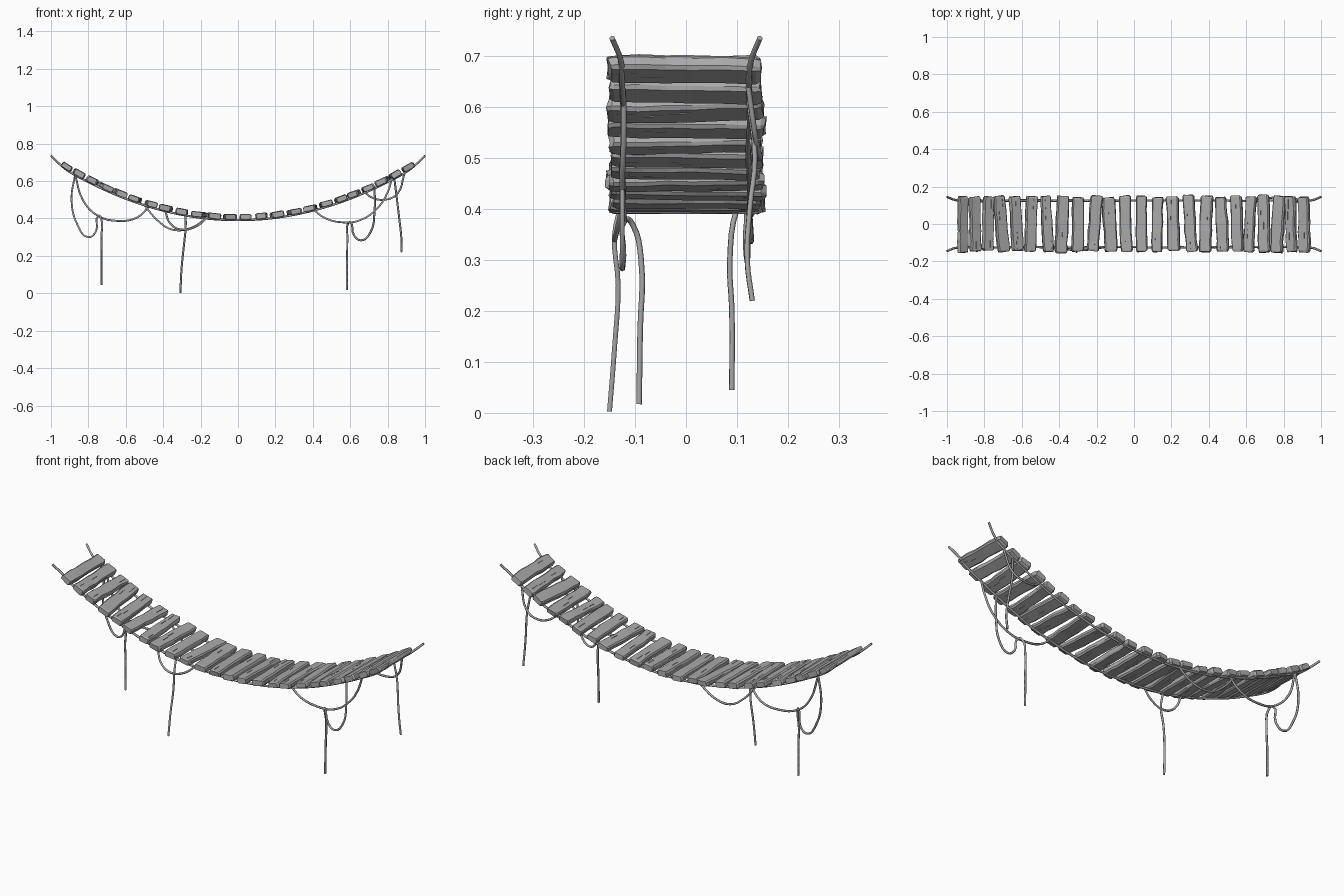
import bpy, bmesh, math, random
from mathutils import Vector, Matrix

random.seed(7)
if "Cube" in bpy.data.objects:
    bpy.data.objects.remove(bpy.data.objects["Cube"])

grey = bpy.data.materials.new("weathered grey")
grey.use_nodes = True
grey.diffuse_color = (0.4, 0.4, 0.4, 1)
grey.node_tree.nodes["Principled BSDF"].inputs["Base Color"].default_value = (0.4, 0.4, 0.4, 1)


def sag(x):
    """Height of the deck centre line."""
    return 0.407 + 0.322 * x * x


def slope(x):
    return math.atan(0.644 * x)


def link(name, data):
    obj = bpy.data.objects.new(name, data)
    bpy.context.collection.objects.link(obj)
    data.materials.append(grey)
    return obj


def jitter(amount):
    return random.uniform(-amount, amount)


def plank(index, x, yaw):
    """Hewn board: chamfered section lofted across the deck with uneven edges."""
    bm = bmesh.new()
    width, thick, length = 0.031 + jitter(0.003), 0.0155 + jitter(0.0015), 0.148 + jitter(0.005)
    stations = [-1, -0.94, -0.6, -0.25, 0.1, 0.5, 0.94, 1]
    corners = [(-1, -0.55), (-0.82, -1), (0.82, -1), (1, -0.55),
               (1, 0.55), (0.82, 1), (-0.82, 1), (-1, 0.55)]
    rings = []
    for t in stations:
        end = abs(t) == 1
        shrink = 0.84 if end else 1
        left, right, lift = jitter(0.003), jitter(0.003), jitter(0.0012)
        ring = []
        for cx, cz in corners:
            edge = left if cx < 0 else right
            ring.append(bm.verts.new((cx * width * shrink + edge + jitter(0.001),
                                      t * length + (jitter(0.004) if end else jitter(0.002)),
                                      cz * thick * shrink + lift)))
        rings.append(ring)
    for a, b in zip(rings, rings[1:]):
        for i in range(8):
            j = (i + 1) % 8
            bm.faces.new((a[i], a[j], b[j], b[i]))
    bm.faces.new(rings[0])
    bm.faces.new(rings[-1])
    # splits: narrow slivers sunk into top and bottom
    bmesh.ops.recalc_face_normals(bm, faces=bm.faces)
    broad = [f for f in bm.faces if abs(f.normal.z) > 0.9 and f.calc_area() > 0.001]
    for face in random.sample(broad, min(3, len(broad))):
        centre, normal = face.calc_center_median() + Vector((jitter(0.015), 0, 0)), face.normal.copy()
        bmesh.ops.inset_individual(bm, faces=[face], thickness=0.001)
        for v in face.verts:
            v.co.x = centre.x + (v.co.x - centre.x) * 0.05
            v.co.y = centre.y + (v.co.y - centre.y) * 0.8
        bottom = bmesh.ops.extrude_discrete_faces(bm, faces=[face])["faces"][0]
        bmesh.ops.translate(bm, verts=bottom.verts, vec=normal * -0.004)
    mesh = bpy.data.meshes.new("plank")
    bm.to_mesh(mesh)
    bm.free()
    obj = link(f"plank_{index:02d}", mesh)
    obj.matrix_world = (Matrix.Translation((x, jitter(0.004), sag(x)))
                        @ Matrix.Rotation(-slope(x) + jitter(0.06), 4, 'Y')
                        @ Matrix.Rotation(math.radians(yaw), 4, 'Z'))


def rope(name, points, radius=0.0055):
    curve = bpy.data.curves.new(name, 'CURVE')
    curve.dimensions = '3D'
    curve.bevel_depth = radius
    curve.bevel_resolution = 1
    curve.resolution_u = 4
    curve.use_fill_caps = True
    spline = curve.splines.new('BEZIER')
    spline.bezier_points.add(len(points) - 1)
    for p, co in zip(spline.bezier_points, points):
        p.co = co
        p.handle_left_type = p.handle_right_type = 'AUTO'
    return link(name, curve)


# Deck boards, evenly spaced along the sagging line
spots = [-.915, -.85, -.78, -.71, -.63, -.55, -.465, -.385, -.3, -.21, -.13, -.045,
         .04, .125, .21, .3, .385, .47, .55, .62, .695, .77, .84, .91]
yaws = [0, 1, -1, 6, 4, -2, 3, -2, 0, -4, 3, 2, 0, -1, 2, 4, -2, 3, 2, -3, 1, -3, 2, 1]
for n, (x, yaw) in enumerate(zip(spots, yaws)):
    plank(n + 1, x, yaw)

# Bearing ropes under the boards, with frayed-out ends
for side, label in ((-1, "front"), (1, "back")):
    path = [(-1, side * 0.145, 0.735), (-0.955, side * 0.128, 0.692)]
    for k in range(-9, 10):
        x = k / 10
        path.append((x + 0.016 * math.sin(slope(x)), side * 0.124 + jitter(0.002),
                     sag(x) - 0.016 * math.cos(slope(x))))
    path += [(0.955, side * 0.128, 0.692), (1, side * 0.145, 0.735)]
    rope(label + "_bearing_rope", path, 0.006)

# Loose ropes on the back side
rope("back_left_loop", [(-.87, .124, .64), (-.89, .125, .5), (-.86, .122, .37), (-.8, .12, .3),
                        (-.76, .117, .33), (-.745, .11, .415), (-.732, .1, .4),
                        (-.73, .086, .3), (-.73, .09, .2), (-.73, .09, .045)])
rope("back_left_swag", [(-.87, .122, .63), (-.83, .128, .5), (-.75, .12, .415), (-.64, .125, .387),
                        (-.54, .13, .405), (-.47, .124, .47)])
rope("back_middle_swag", [(-.5, .124, .47), (-.43, .125, .39), (-.35, .128, .34),
                          (-.25, .125, .35), (-.16, .124, .41)])
rope("back_right_swag", [(.67, .124, .55), (.71, .135, .515), (.78, .145, .5),
                         (.85, .138, .53), (.89, .122, .64)])
rope("back_right_tail", [(.835, .122, .62), (.85, .135, .5), (.862, .125, .4),
                         (.873, .12, .3), (.875, .13, .22)])

# Loose ropes on the front side
rope("front_left_swag", [(-.39, -.124, .44), (-.36, -.135, .37), (-.3, -.14, .34),
                         (-.22, -.135, .36), (-.16, -.124, .41)])
rope("front_left_tail", [(-.28, -.124, .42), (-.28, -.14, .35), (-.29, -.133, .25),
                         (-.302, -.14, .13), (-.308, -.15, .003)])
rope("front_right_swag", [(.4, -.124, .45), (.46, -.125, .405), (.55, -.12, .38), (.65, -.122, .39),
                          (.75, -.125, .46), (.8, -.122, .54), (.825, -.122, .62)])
rope("front_right_loop", [(.73, -.124, .57), (.73, -.125, .44), (.71, -.125, .33), (.66, -.125, .283),
                          (.62, -.122, .31), (.6, -.118, .38), (.587, -.105, .37),
                          (.585, -.088, .3), (.583, -.09, .16), (.582, -.092, .017)])
